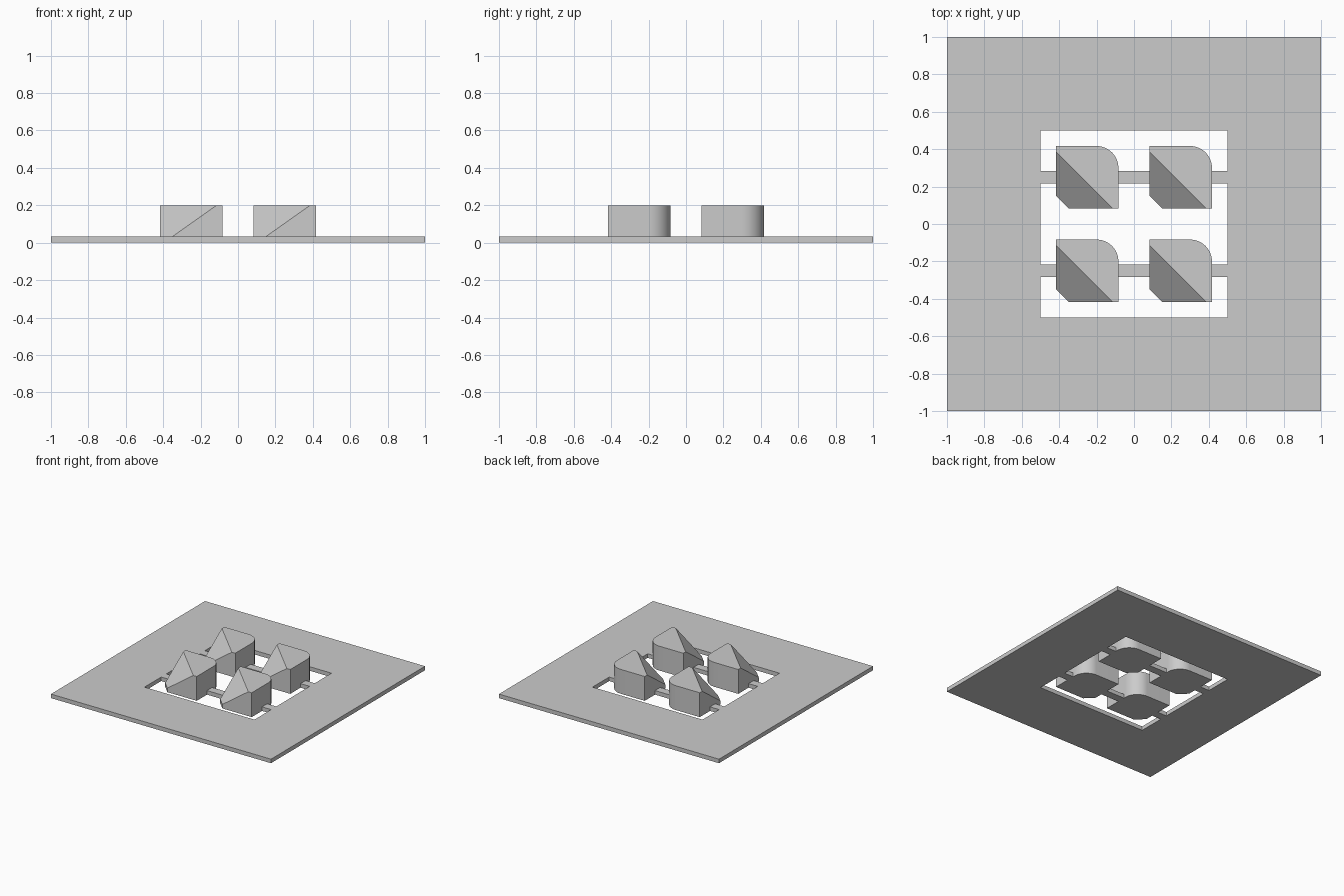
import bpy, bmesh, math
from mathutils import Vector

cube = bpy.data.objects.get("Cube")
if cube:
    bpy.data.objects.remove(cube)

grey = bpy.data.materials.new("plain_grey")
grey.use_nodes = True
grey.diffuse_color = (0.6, 0.6, 0.6, 1)
grey.node_tree.nodes["Principled BSDF"].inputs["Base Color"].default_value = (0.6, 0.6, 0.6, 1)

U = 1 / 30               # base module, also the plate thickness
HALF = 5 * U             # half width of a block
HEIGHT = 6 * U
RADIUS = 3.5 * U
CHAMFER = 2 * U


def finish(bm, name, location=(0, 0, 0)):
    bmesh.ops.recalc_face_normals(bm, faces=bm.faces)
    mesh = bpy.data.meshes.new(name)
    bm.to_mesh(mesh)
    bm.free()
    mesh.materials.append(grey)
    obj = bpy.data.objects.new(name, mesh)
    obj.location = location
    bpy.context.collection.objects.link(obj)
    return obj


def extrude_up(bm, height):
    result = bmesh.ops.extrude_face_region(bm, geom=bm.faces[:])
    verts = [g for g in result["geom"] if isinstance(g, bmesh.types.BMVert)]
    bmesh.ops.translate(bm, verts=verts, vec=(0, 0, height))


def profile_solid(points, height):
    bm = bmesh.new()
    bm.faces.new([bm.verts.new((x, y, 0)) for x, y in points])
    extrude_up(bm, height)
    return bm


# Square plate with a square opening
bm = bmesh.new()
signs = [(-1, -1), (1, -1), (1, 1), (-1, 1)]
outer = [bm.verts.new((x, y, 0)) for x, y in signs]
inner = [bm.verts.new((x / 2, y / 2, 0)) for x, y in signs]
for i in range(4):
    j = (i + 1) % 4
    bm.faces.new((outer[i], outer[j], inner[j], inner[i]))
extrude_up(bm, U)
finish(bm, "base_plate")

# Connecting bars: short pieces between the opening and the blocks
spans = [(-0.5, -0.25 - HALF), (-0.25 + HALF, 0.25 - HALF), (0.25 + HALF, 0.5)]
for row, y in (("front", -0.25), ("back", 0.25)):
    for part, (x0, x1) in zip(("right", "middle", "left"), spans):
        corners = [(x0, -U), (x1, -U), (x1, U), (x0, U)]
        finish(profile_solid(corners, U), f"{row}_{part}_bar", (0, y, 0))

# Blocks: one rounded corner, one chamfered corner, and a 45 degree slope
outline = [(-HALF, HALF), (-HALF, -HALF + CHAMFER), (-HALF + CHAMFER, -HALF), (HALF, -HALF)]
STEPS = 16
centre = HALF - RADIUS
for i in range(STEPS + 1):
    a = math.pi / 2 * i / STEPS
    outline.append((centre + RADIUS * math.cos(a), centre + RADIUS * math.sin(a)))

slope_normal = Vector((-1, -1, math.sqrt(2))).normalized()
slope_point = Vector((-HALF + CHAMFER, -HALF, U))

for row, y in (("front", -0.25), ("back", 0.25)):
    for side, x in (("right", -0.25), ("left", 0.25)):
        bm = profile_solid(outline, HEIGHT)
        cut = bmesh.ops.bisect_plane(
            bm, geom=bm.verts[:] + bm.edges[:] + bm.faces[:], dist=1e-5,
            plane_co=slope_point, plane_no=slope_normal, clear_outer=True)
        rim = [e for e in bm.edges if e.is_boundary]
        bmesh.ops.holes_fill(bm, edges=rim, sides=0)
        block = finish(bm, f"{row}_{side}_block", (x, y, 0))
        bpy.ops.object.select_all(action="DESELECT")
        block.select_set(True)
        bpy.context.view_layer.objects.active = block
        bpy.ops.object.shade_smooth_by_angle(angle=math.radians(20))
